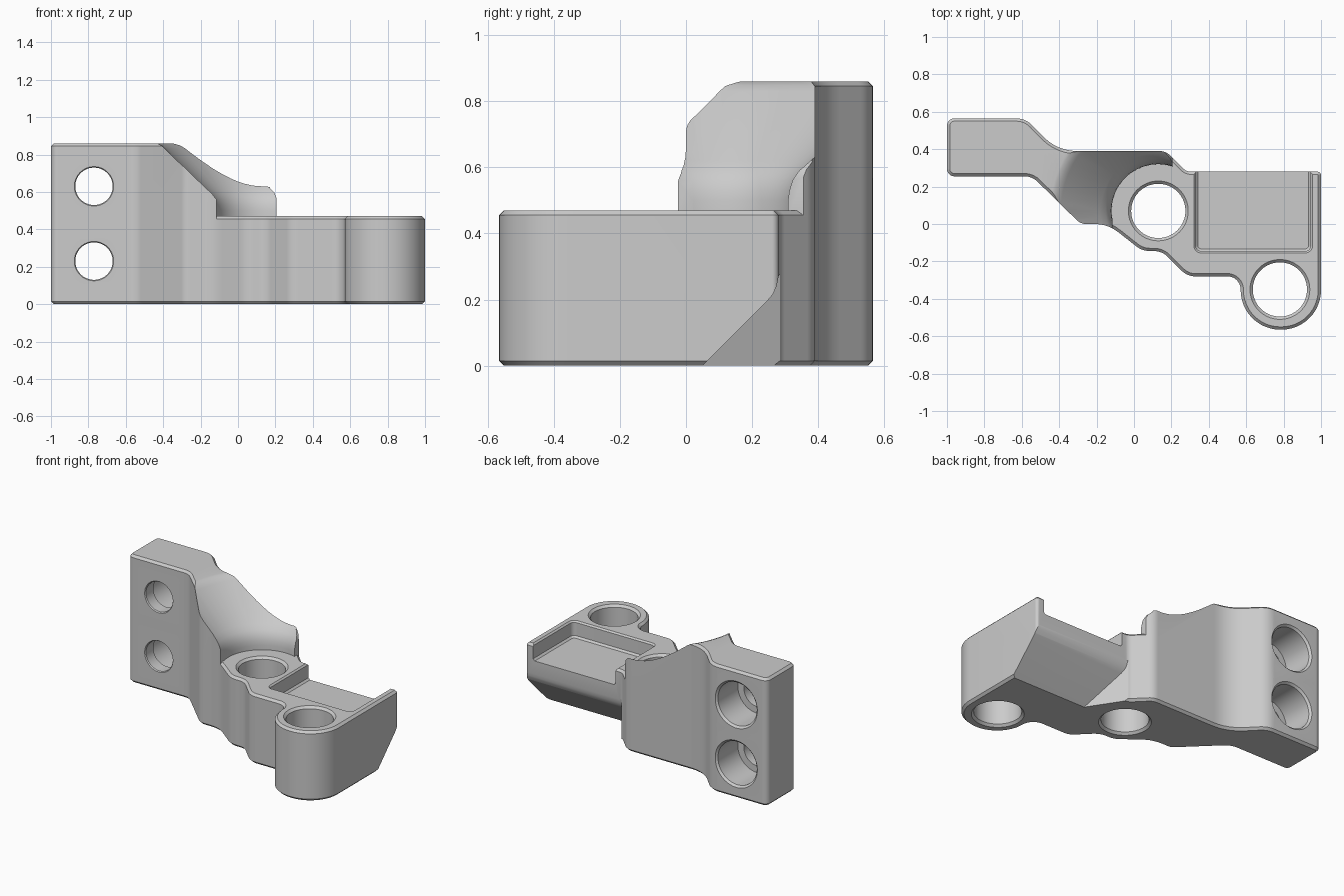
import bpy, bmesh, math
from mathutils import Vector

cube = bpy.data.objects.get("Cube")
if cube:
    bpy.data.objects.remove(cube, do_unlink=True)

grey = bpy.data.materials.new("machined grey")
grey.use_nodes = True
colour = (0.6, 0.6, 0.6, 1)
grey.diffuse_color = colour
grey.node_tree.nodes["Principled BSDF"].inputs["Base Color"].default_value = colour


def loft(name, rings):
    """Solid skinned through matching rings, capped at both ends."""
    bm = bmesh.new()
    loops = [[bm.verts.new(p) for p in ring] for ring in rings]
    n = len(loops[0])
    for a, b in zip(loops, loops[1:]):
        for i in range(n):
            j = (i + 1) % n
            bm.faces.new((a[i], a[j], b[j], b[i]))
    bm.faces.new(loops[0][::-1])
    bm.faces.new(loops[-1])
    if bm.calc_volume(signed=True) < 0:
        bmesh.ops.reverse_faces(bm, faces=bm.faces)
    mesh = bpy.data.meshes.new(name)
    bm.to_mesh(mesh)
    bm.free()
    mesh.materials.append(grey)
    obj = bpy.data.objects.new(name, mesh)
    bpy.context.collection.objects.link(obj)
    return obj


def rounded(corners):
    """Polygon with a fillet radius at every corner."""
    out = []
    for i, (x, y, r) in enumerate(corners):
        p = Vector((x, y))
        u = (Vector(corners[i - 1][:2]) - p).normalized()
        v = (Vector(corners[(i + 1) % len(corners)][:2]) - p).normalized()
        half = u.angle(v) / 2
        centre = p + (u + v).normalized() * r / math.sin(half)
        start = p + u * r / math.tan(half) - centre
        end = p + v * r / math.tan(half) - centre
        sweep = math.pi - 2 * half
        steps = max(3, round(sweep / 0.13))
        for k in range(steps + 1):
            t = k / steps
            a = math.sin((1 - t) * sweep) / math.sin(sweep)
            b = math.sin(t * sweep) / math.sin(sweep)
            out.append(centre + start * a + end * b)
    return out


def inset(points, d):
    """Counter-clockwise outline moved inwards by d."""
    out = []
    for i, p in enumerate(points):
        e1 = (p - points[i - 1]).normalized()
        e2 = (points[(i + 1) % len(points)] - p).normalized()
        n = Vector((-e1.y - e2.y, e1.x + e2.x)).normalized()
        out.append(p + n * d / max(0.5, n.dot(Vector((-e1.y, e1.x)))))
    return out


def slab(name, points, levels):
    """Extrusion through (height, inset) levels."""
    return loft(name, [[(p.x, p.y, z) for p in inset(points, d)] for z, d in levels])


def lathe(name, x, y, z, profile, along_y=False):
    """Turned solid from (radius, height) pairs."""
    rings = []
    for r, h in profile:
        ring = []
        for k in range(64):
            a = math.tau * k / 64
            c, s = r * math.cos(a), r * math.sin(a)
            ring.append((x + c, y + h, z + s) if along_y else (x + c, y + s, z + h))
        rings.append(ring)
    return loft(name, rings)


def volume(mesh):
    bm = bmesh.new()
    bm.from_mesh(mesh)
    v = bm.calc_volume(signed=True)
    bm.free()
    return v


def cut(target, cutters):
    """Subtract each cutter, trying the next solver if one loses the solid."""
    bpy.ops.object.select_all(action='DESELECT')
    bpy.context.view_layer.objects.active = target
    target.select_set(True)
    for c in cutters:
        c.hide_render = True
        before = target.data.copy()
        full = volume(before)
        for solver in ('EXACT', 'MANIFOLD', 'FLOAT'):
            m = target.modifiers.new("cut", 'BOOLEAN')
            m.operation, m.solver, m.object = 'DIFFERENCE', solver, c
            bpy.ops.object.modifier_apply(modifier=m.name)
            if 0.2 * full < volume(target.data) < full:
                break
            target.data = before.copy()
        bpy.data.objects.remove(c, do_unlink=True)
    bpy.ops.object.shade_smooth_by_angle(angle=math.radians(28))


TOP, DECK, C = 0.86, 0.47, 0.015

# Plan outline of the bracket: x, y, corner radius
outline = rounded([
    (-1, 0.255, 0.04), (-0.545, 0.255, 0.1), (-0.285, 0, 0.07), (-0.14, 0, 0.2),
    (0.045, -0.145, 0.12), (0.15, -0.145, 0.1), (0.285, -0.28, 0.1), (0.57, -0.28, 0.07),
    (0.57, -0.565, 0.212), (1, -0.565, 0.212), (1, 0.28, 0.02), (0.28, 0.28, 0.06),
    (0.17, 0.39, 0.08), (-0.41, 0.39, 0.25), (-0.58, 0.565, 0.12), (-1, 0.565, 0.04)])

base = slab("bracket_base", outline, [(0, C), (C, 0), (DECK - C, 0), (DECK, C)])
riser = slab("bracket_riser", outline, [(DECK - 0.02, 0), (TOP - C, 0), (TOP, C)])


# Side bolt hole: chamfered at the front, counterbored from the back
def bolt_hole(z):
    return lathe("bolt_cutter", -0.77, 0, z, [
        (0.115, 0.242), (0.1, 0.262), (0.1, 0.34), (0.145, 0.34),
        (0.145, 0.552), (0.17, 0.577)], along_y=True)


# Vertical bore with chamfered rims
def bore(x, y):
    return lathe("bore_cutter", x, y, 0, [
        (0.17, -0.01), (0.145, C), (0.145, DECK - C), (0.17, DECK + 0.01)])


# Open pocket at the back of the deck
pocket = slab("pocket_cutter", rounded([
    (0.33, -0.145, 0.03), (0.945, -0.145, 0.03), (0.945, 0.4, 0.03), (0.33, 0.4, 0.03)]),
    [(0.36, 0.012), (0.372, 0), (DECK - 0.01, 0), (DECK + 0.01, -0.02)])

# Sloping relief under the back edge, ending on a slanted wall
relief = [(0.04, -0.01), (0.245, 0.195), (0.262, 0.215), (0.274, 0.24),
          (0.281, 0.275), (0.41, 0.28), (0.41, -0.01)]
undercut = loft("undercut_cutter", [
    [(0.435 - 0.65 * (y - 0.05), y, z) for y, z in relief],
    [(1.1, y, z) for y, z in relief]])

cut(base, [bore(0.13, 0.07), bore(0.78, -0.35), pocket, undercut, bolt_hole(0.23)])

# Riser is cleared by a flared cone around the middle bore and by the open deck
flare = lathe("flare_cutter", 0.13, 0.07, 0, [
    (0.25, 0.4), (0.25, 0.5), (0.254, 0.53), (0.263, 0.56), (0.281, 0.59),
    (0.31, 0.62), (0.52, 0.83), (0.542, 0.848), (0.565, 0.858), (0.6, 0.864), (0.6, 0.95)])
clearance = slab("deck_cutter", [Vector(p) for p in (
    (-0.115, -1), (1.2, -1), (1.2, 1), (0.205, 1), (0.205, 0.05), (-0.115, 0.05))],
    [(0.4, 0), (0.57, 0), (0.595, -0.01), (0.62, -0.035), (1, -0.035)])

cut(riser, [flare, clearance, bolt_hole(0.63)])
